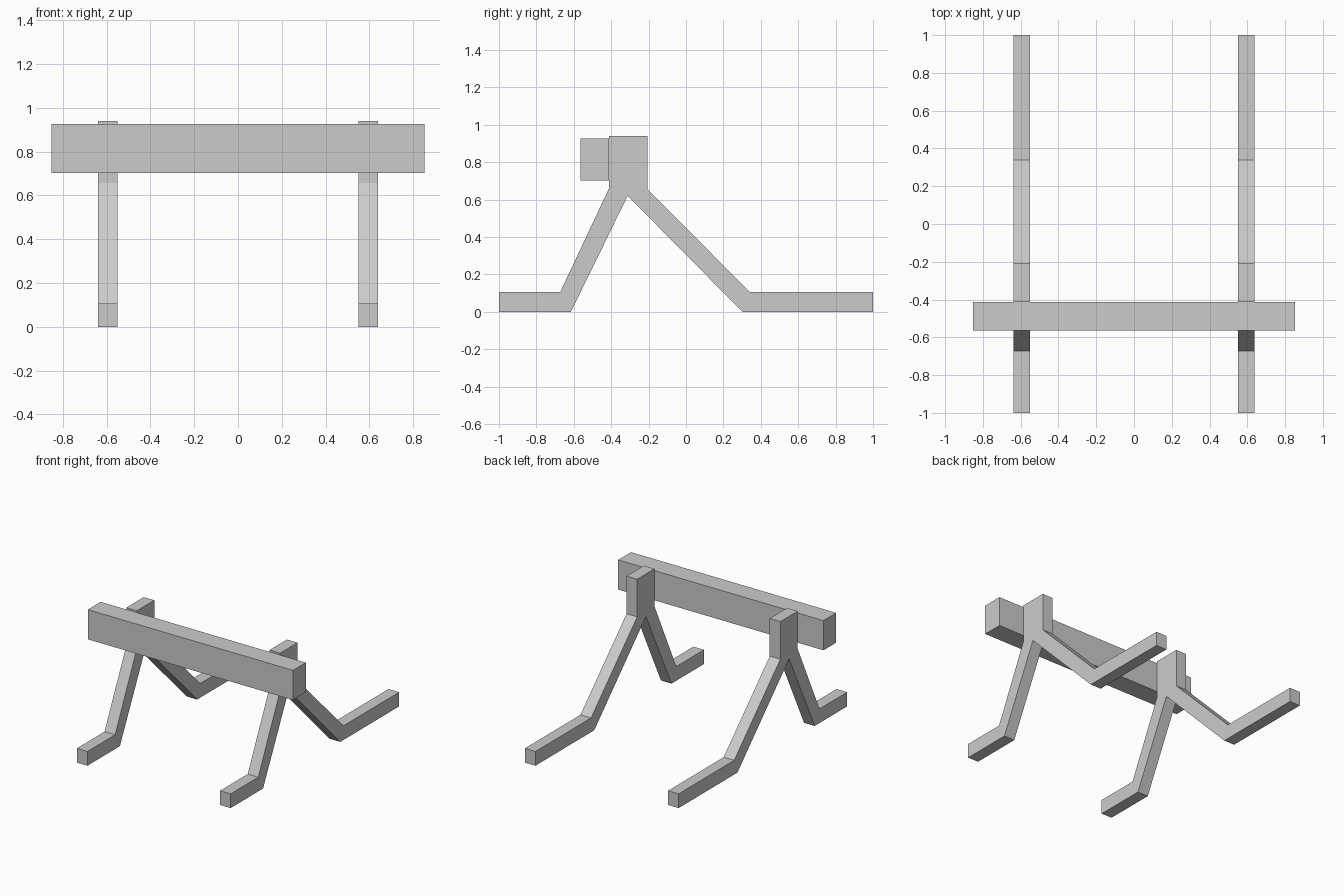
import bpy

if "Cube" in bpy.data.objects:
    bpy.data.objects.remove(bpy.data.objects["Cube"])

# Side outline of one trestle frame in (y, z): feet, splayed legs, upright post
FRAME = [(-1, 0), (-0.615, 0), (-0.312, 0.62), (0.302, 0), (1, 0), (1, 0.107),
         (0.34, 0.107), (-0.207, 0.657), (-0.207, 0.94), (-0.413, 0.94),
         (-0.413, 0.657), (-0.672, 0.107), (-1, 0.107)]
# Side outline of the crossbar
BAR = [(-0.565, 0.703), (-0.413, 0.703), (-0.413, 0.926), (-0.565, 0.926)]


def extrude_x(name, outline, x0, x1):
    n = len(outline)
    verts = [(x, y, z) for x in (x0, x1) for y, z in outline]
    faces = [tuple(reversed(range(n))), tuple(range(n, 2 * n))]
    faces += [(i, (i + 1) % n, (i + 1) % n + n, i + n) for i in range(n)]
    mesh = bpy.data.meshes.new(name)
    mesh.from_pydata(verts, [], faces)
    obj = bpy.data.objects.new(name, mesh)
    bpy.context.collection.objects.link(obj)
    return obj


# Two matching frames
for side, x in (("left", -0.595), ("right", 0.595)):
    extrude_x(side + "_leg_frame", FRAME, x - 0.044, x + 0.044)

# Crossbar fixed to the front of the posts
extrude_x("crossbar", BAR, -0.853, 0.853)
